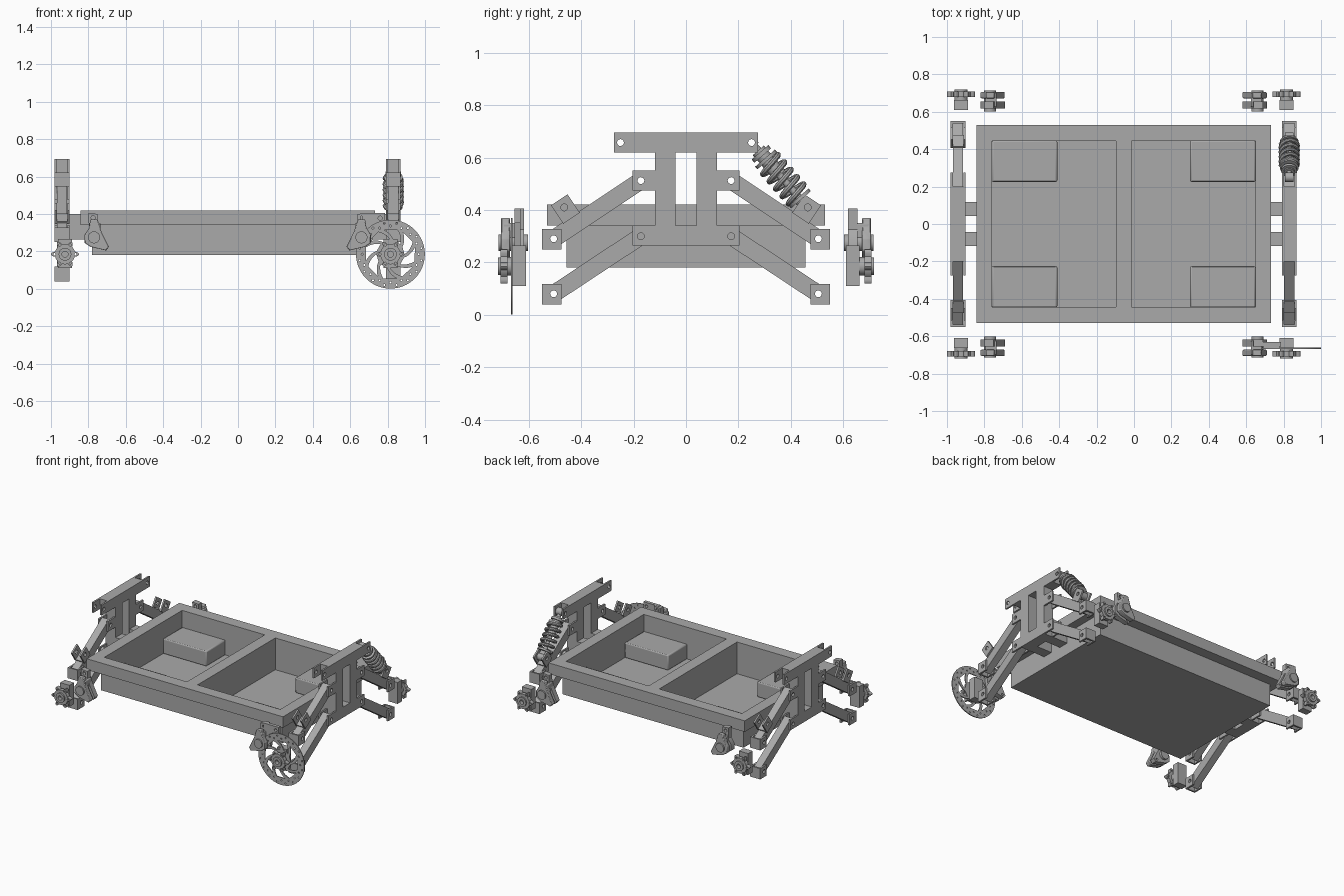
import bpy, bmesh, math
from mathutils import Vector, Matrix

if "Cube" in bpy.data.objects:
    bpy.data.objects.remove(bpy.data.objects["Cube"], do_unlink=True)

CENTRE = Vector((-0.055, 0, 0))      # symmetry centre of the chassis
metal = bpy.data.materials.new("plain grey")
metal.use_nodes = True
GREY = (0.4, 0.4, 0.4, 1)
metal.diffuse_color = GREY
metal.node_tree.nodes["Principled BSDF"].inputs["Base Color"].default_value = GREY

# Plane frames: columns are local x, local y and extrusion direction
FRAMES = {
    "X": Matrix(((0, 0, 1), (1, 0, 0), (0, 1, 0))),
    "Y": Matrix(((1, 0, 0), (0, 0, -1), (0, 1, 0))),
    "Z": Matrix.Identity(3),
}


def finish(name, bm, mirror="", bevel=0):
    bmesh.ops.remove_doubles(bm, verts=bm.verts, dist=1e-5)
    bmesh.ops.recalc_face_normals(bm, faces=bm.faces)
    mesh = bpy.data.meshes.new(name)
    bm.to_mesh(mesh)
    bm.free()
    mesh.materials.clear()
    mesh.materials.append(metal)
    for p in mesh.polygons:
        p.use_smooth = True
        p.material_index = 0
    mesh.set_sharp_from_angle(angle=math.radians(35))
    ob = bpy.data.objects.new(name, mesh)
    ob.location = CENTRE
    bpy.context.collection.objects.link(ob)
    if bevel:
        m = ob.modifiers.new("rounded edges", "BEVEL")
        m.width, m.segments = bevel, 2
    if mirror:
        m = ob.modifiers.new("mirror", "MIRROR")
        m.use_axis = ("x" in mirror, "y" in mirror, False)
        m.use_mirror_merge = False
    return ob


def curve_mesh(cu):
    tmp = bpy.data.objects.new("temp", cu)
    bpy.context.collection.objects.link(tmp)
    bpy.context.view_layer.update()
    mesh = bpy.data.meshes.new_from_object(tmp.evaluated_get(bpy.context.evaluated_depsgraph_get()))
    bpy.data.objects.remove(tmp, do_unlink=True)
    bm = bmesh.new()
    bm.from_mesh(mesh)
    bpy.data.meshes.remove(mesh)
    return bm


def add_spline(cu, pts, cyclic):
    s = cu.splines.new("POLY")
    s.points.add(len(pts) - 1)
    for p, co in zip(s.points, pts):
        p.co = (*co, 0, 1) if len(co) == 2 else (*co, 1)
    s.use_cyclic_u = cyclic


def plate(name, loops, axis, lo, hi, mirror="", bevel=0):
    """Filled outline with holes, extruded from lo to hi along an axis."""
    cu = bpy.data.curves.new(name, "CURVE")
    cu.dimensions, cu.fill_mode = "2D", "BOTH"
    cu.extrude = abs(hi - lo) / 2
    for loop in loops:
        add_spline(cu, loop, True)
    bm = curve_mesh(cu)
    frame = FRAMES[axis]
    shift = Vector([(lo + hi) / 2 if a == axis else 0 for a in "XYZ"])
    bm.transform(Matrix.Translation(shift) @ frame.to_4x4())
    return finish(name, bm, mirror, bevel)


def rect(x0, x1, y0, y1):
    return [(x0, y0), (x1, y0), (x1, y1), (x0, y1)]


def ring(cx, cy, r, n=20):
    return [(cx + r * math.cos(i * math.tau / n), cy + r * math.sin(i * math.tau / n)) for i in range(n)]


def box(name, x, y, z, mirror="", bevel=0):
    return plate(name, [rect(*x, *y)], "Z", *z, mirror, bevel)


def rod(name, a, b, r, mirror="", r2=None):
    a, b = Vector(a), Vector(b)
    bm = bmesh.new()
    rot = (b - a).to_track_quat("Z", "Y").to_matrix().to_4x4()
    bmesh.ops.create_cone(bm, cap_ends=True, segments=24, radius1=r, radius2=r if r2 is None else r2,
                          depth=(b - a).length, matrix=Matrix.Translation((a + b) / 2) @ rot)
    return finish(name, bm, mirror)


# Tub: wide rim over a thin-walled tray with two pockets
pockets = [rect(0.0425, 0.705, -0.445, 0.445), rect(-0.705, -0.0425, -0.445, 0.445)]
plate("tub_rim", [rect(-0.787, 0.787, -0.53, 0.53)] + pockets, "Z", 0.34, 0.42)
plate("tub_walls", [rect(-0.725, 0.725, -0.455, 0.455)] + pockets, "Z", 0.19, 0.34)
box("tub_floor", (-0.725, 0.725), (-0.455, 0.455), (0.18, 0.19))
box("corner_box", (0.355, 0.705), (0.225, 0.445), (0.19, 0.30), "xy", 0.008)

# Suspension towers
T0, T1, WALL = 0.845, 0.925, 0.012
half = [(0.118, 0.264), (0.118, 0.62), (0.2, 0.62), (0.2, 0.695)]
outline = half + [(-y, z) for y, z in reversed(half)]
plate("tower", [outline, rect(-0.04, 0.04, 0.34, 0.62)], "X", T0, T1, "x")
box("tower_link", (0.72, T0), (0.042, 0.118), (0.264, 0.40), "xy")


def fork(name, loops):
    for lo in (T0, T1 - WALL):
        plate(name, loops, "X", lo, lo + WALL, "xy")


UP_IN, UP_OUT = Vector((0.172, 0.512)), Vector((0.505, 0.29))
LOW_IN, LOW_OUT = Vector((0.172, 0.30)), Vector((0.505, 0.08))
PIN = 0.013
fork("shock_top_fork", [rect(0.2, 0.275, 0.62, 0.695), ring(0.25, 0.657, PIN)])
fork("upper_tower_fork", [rect(0.118, 0.205, 0.475, 0.55), ring(*UP_IN, PIN)])
fork("lower_tower_fork", [rect(0.118, 0.205, 0.264, 0.34), ring(*LOW_IN, PIN)])

# Control arms with outer clevises
for label, p, q in (("upper", UP_IN, UP_OUT), ("lower", LOW_IN, LOW_OUT)):
    d = (q - p).normalized()
    n = Vector((-d.y, d.x)) * 0.033
    e = d * 0.02
    bar = [p - e - n, q + e - n, q + e + n, p - e + n]
    plate(label + "_arm", [[tuple(v) for v in bar], ring(*p, PIN), ring(*q, PIN)], "X", 0.858, 0.912, "xy")
    fork(label + "_clevis", [rect(0.475, 0.55, q.y - 0.04, q.y + 0.038), ring(*q, PIN)])
    box(label + "_clevis_back", (T0, T1), (0.538, 0.55), (q.y - 0.04, q.y + 0.038), "xy")

# Tilted shock tabs on the upper arms
along = (UP_OUT - UP_IN).normalized()
normal = Vector((-along.y, along.x))
foot = Vector((0.42, 0.343))


def tilted(s0, s1, h0, h1):
    return [tuple(foot + along * s + normal * h) for s, h in rect(s0, s1, h0, h1)]


eye = foot + normal * 0.08
fork("shock_tab", [tilted(-0.038, 0.038, 0.03, 0.115), ring(*eye, PIN)])
plate("shock_tab_base", [tilted(-0.038, 0.038, 0.03, 0.045)], "X", T0, T1, "xy")

# Single coil-over shock
top, bottom = Vector((0.885, 0.25, 0.657)), Vector((0.885, *eye))


def at(t):
    return top.lerp(bottom, t)


for name, t0, t1, r in (("shock_shaft", 0.06, 0.94, 0.014), ("shock_body", 0.12, 0.5, 0.028),
                        ("upper_collar", 0.15, 0.2, 0.042), ("upper_perch", 0.24, 0.28, 0.05),
                        ("lower_perch", 0.84, 0.88, 0.05), ("lower_cap", 0.88, 0.95, 0.026)):
    rod(name, at(t0), at(t1), r)
for name, c in (("shock_top_eye", top), ("shock_bottom_eye", bottom)):
    plate(name, [ring(c.y, c.z, 0.026), ring(c.y, c.z, PIN)], "X", 0.862, 0.908)
cu = bpy.data.curves.new("spring", "CURVE")
cu.dimensions, cu.bevel_depth, cu.bevel_resolution, cu.use_fill_caps = "3D", 0.011, 2, True
turn = (bottom - top).to_track_quat("Z", "Y")
STEPS, TURNS = 120, 5
add_spline(cu, [tuple(at(0.28 + 0.57 * i / STEPS) + turn @ Vector((0.046 * math.cos(math.tau * TURNS * i / STEPS),
           0.046 * math.sin(math.tau * TURNS * i / STEPS), 0))) for i in range(STEPS + 1)], False)
finish("shock_spring", curve_mesh(cu))

# Wheel uprights and lobed hubs
HX, HZ = 0.87, 0.185
plate("upright", [rect(HX - 0.037, HX + 0.037, 0.11, 0.265)], "Y", 0.61, 0.662, "xy")
rod("hub_axle", (HX, 0.655, HZ), (HX, 0.69, HZ), 0.035, "xy")
star = []
for i in range(72):
    a = i * math.tau / 72
    r = 0.054 + 0.021 * max(0, math.cos(6 * a))
    star.append((HX + r * math.cos(a), HZ + r * math.sin(a)))
bolts = [ring(HX + 0.056 * math.cos(k * math.tau / 6), HZ + 0.056 * math.sin(k * math.tau / 6), 0.006, 10)
         for k in range(6)]
plate("hub", [star, ring(HX, HZ, 0.016)] + bolts, "Y", 0.68, 0.708, "xy")
plate("hub_collar", [ring(HX, HZ, 0.034), ring(HX, HZ, 0.016)], "Y", 0.705, 0.718, "xy")

# Brake disc with swept windows and drilled rim
loops = [ring(HX, HZ, 0.184, 64), ring(HX, HZ, 0.035)]
ARMS = 8


def polar(r, a):
    return (HX + r * math.cos(a), HZ + r * math.sin(a))


for k in range(ARMS):
    a = k * math.tau / ARMS
    loops.append([polar(0.075 + 0.06 * i / 6, a + 0.5 * i / 6) for i in range(7)] +
                 [polar(0.135 - 0.06 * i / 6, a + 1.05 - 0.5 * i / 6) for i in range(7)])
for k in range(32):
    loops.append(ring(*polar(0.168 if k % 2 else 0.151, k * math.tau / 32), 0.0055, 8))
plate("brake_disc", loops, "Y", -0.668, -0.661)

# Brake calipers
inner = [(0.745, 0.405), (0.695, 0.40), (0.695, 0.36), (0.675, 0.305), (0.635, 0.225),
         (0.65, 0.205), (0.735, 0.225), (0.765, 0.245), (0.765, 0.29), (0.742, 0.325)]
outer = [(0.735, 0.37), (0.695, 0.37)] + inner[3:]
plate("caliper_inner", [inner, ring(0.72, 0.38, 0.011, 14), ring(0.66, 0.225, 0.008, 12)], "Y", 0.618, 0.655, "xy")
plate("caliper_outer", [outer], "Y", 0.672, 0.705, "xy", 0.004)
box("caliper_bridge", (0.68, 0.74), (0.625, 0.70), (0.29, 0.35), "xy", 0.006)
rod("caliper_piston", (0.715, 0.602, 0.275), (0.715, 0.715, 0.275), 0.032, "xy")
plate("caliper_bracket", [[(0.715, 0.405), (0.84, 0.405), (0.84, 0.35), (0.785, 0.35),
      (0.77, 0.24), (0.735, 0.24)], ring(0.815, 0.378, 0.011, 14)], "Y", -0.655, -0.632)
